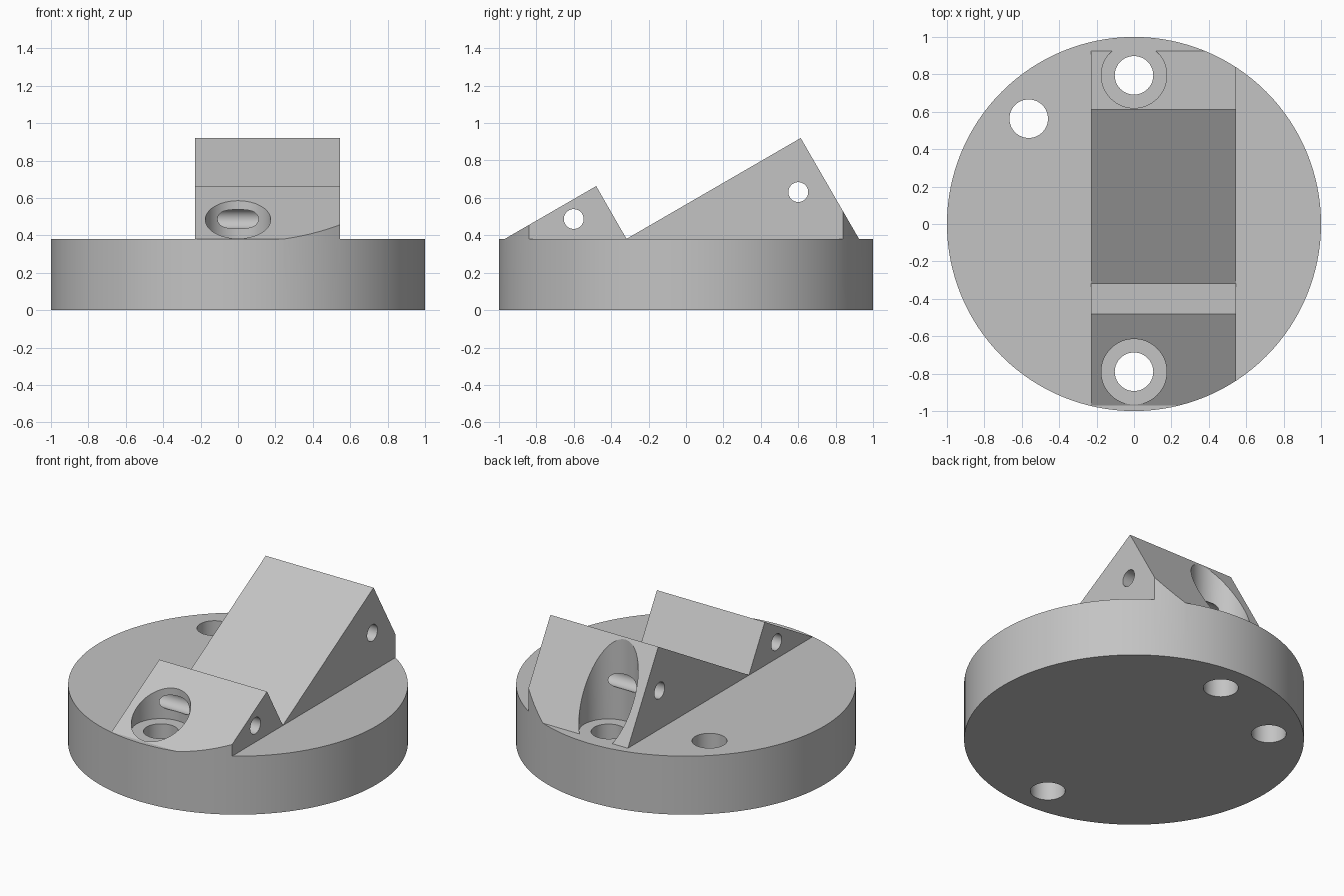
import bpy, bmesh, math
from mathutils import Matrix

cube = bpy.data.objects.get("Cube")
if cube:
    bpy.data.objects.remove(cube, do_unlink=True)

grey = bpy.data.materials.new("plain grey")
grey.use_nodes = True
COLOUR = (0.55, 0.55, 0.55, 1)
grey.diffuse_color = COLOUR
for node in grey.node_tree.nodes:
    if node.type == 'BSDF_PRINCIPLED':
        node.inputs["Base Color"].default_value = COLOUR

TOP = 0.38             # upper face of the disc
LEFT, RIGHT = 0.545, -0.23


def finish(name, bm):
    bmesh.ops.recalc_face_normals(bm, faces=bm.faces)
    mesh = bpy.data.meshes.new(name)
    bm.to_mesh(mesh)
    bm.free()
    mesh.materials.append(grey)
    ob = bpy.data.objects.new(name, mesh)
    bpy.context.scene.collection.objects.link(ob)
    return ob


def cylinder(name, radius, low, high, x=0, y=0, segments=64):
    bm = bmesh.new()
    bmesh.ops.create_cone(bm, cap_ends=True, segments=segments,
                          radius1=radius, radius2=radius, depth=high - low,
                          matrix=Matrix.Translation((x, y, (low + high) / 2)))
    return finish(name, bm)


def cross_pin(name, radius, y, z):
    bm = bmesh.new()
    bmesh.ops.create_cone(bm, cap_ends=True, segments=48,
                          radius1=radius, radius2=radius, depth=3,
                          matrix=Matrix.Translation((0, y, z))
                          @ Matrix.Rotation(math.pi / 2, 4, 'Y'))
    return finish(name, bm)


def prism(name, profile, x0, x1):
    bm = bmesh.new()
    face = bm.faces.new([bm.verts.new((x0, y, z)) for y, z in profile])
    side = bmesh.ops.extrude_face_region(bm, geom=[face])
    moved = [v for v in side["geom"] if isinstance(v, bmesh.types.BMVert)]
    bmesh.ops.translate(bm, verts=moved, vec=(x1 - x0, 0, 0))
    return finish(name, bm)


def combine(body, tool, operation):
    mod = body.modifiers.new(operation, 'BOOLEAN')
    mod.object = tool
    mod.operation = operation
    mod.solver = 'EXACT'
    bpy.ops.object.select_all(action='DESELECT')
    bpy.context.view_layer.objects.active = body
    body.select_set(True)
    bpy.ops.object.modifier_apply(modifier=mod.name)
    bpy.data.objects.remove(tool, do_unlink=True)


# Oversized slab joined with the two wedges, then trimmed to a round outline
body = prism("wedge_base", [(-1.2, -0.2), (1.2, -0.2), (1.2, TOP), (-1.2, TOP)], -1.2, 1.2)
wedges = prism("wedges", [(-0.97, 0.2), (-0.97, TOP), (-0.48, 0.663), (-0.318, TOP + 0.001),
                          (0.613, 0.92), (0.925, TOP), (0.925, 0.2)], RIGHT, LEFT)
combine(body, wedges, 'UNION')
combine(body, cylinder("outline", 1, 0, 1.3, segments=128), 'INTERSECT')

# Counterbores and bolt holes through the wedges
for y in (-0.79, 0.795):
    combine(body, cylinder("counterbore", 0.175, TOP - 0.002, 1.5, 0, y), 'DIFFERENCE')
    combine(body, cylinder("bolt_hole", 0.103, -0.5, 1.5, 0, y), 'DIFFERENCE')

# Plain hole in the disc
combine(body, cylinder("plate_hole", 0.103, -0.5, 1.5, -0.563, 0.563), 'DIFFERENCE')

# Cross holes through the wedges
for y, z in ((-0.6, 0.487), (0.6, 0.631)):
    combine(body, cross_pin("cross_hole", 0.053, y, z), 'DIFFERENCE')

bpy.ops.object.select_all(action='DESELECT')
bpy.context.view_layer.objects.active = body
body.select_set(True)
bpy.ops.object.shade_smooth_by_angle(angle=math.radians(20))
